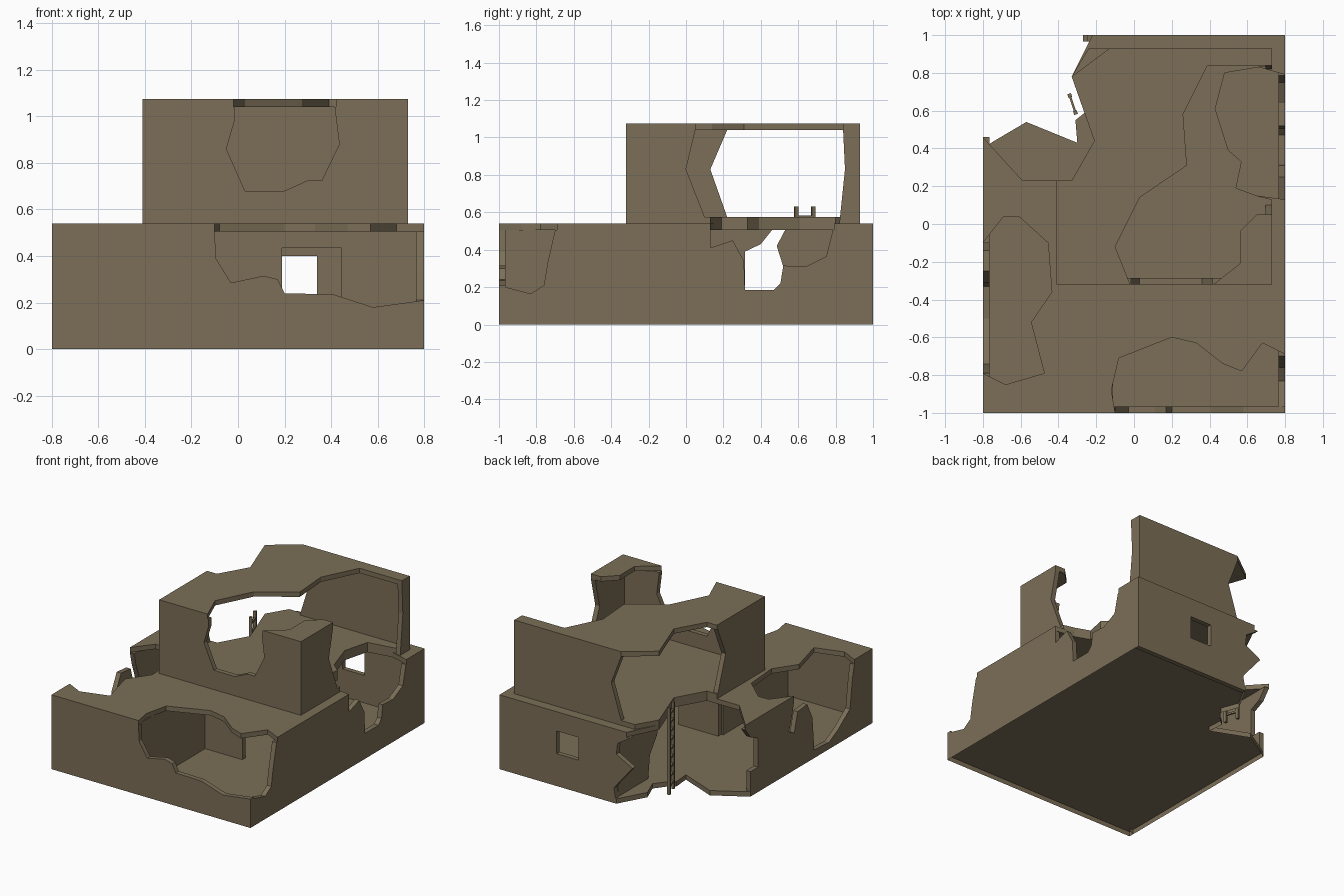
import bpy, bmesh
from mathutils import Vector

if "Cube" in bpy.data.objects:
    bpy.data.objects.remove(bpy.data.objects["Cube"])

T = 0.035                                   # wall and slab thickness
Z1, Z2, TOP = 0.505, 0.54, 1.075            # wall top, lower roof, upper roof

clay = bpy.data.materials.new("dusty_brown")
clay.diffuse_color = (0.2, 0.158, 0.096, 1)
clay.use_nodes = True
clay.node_tree.nodes["Principled BSDF"].inputs["Base Color"].default_value = clay.diffuse_color


def panel(name, outline, axis, start, depth=T, open_bottom=False):
    """Extrude a 2D outline along an axis: x uses (y,z), y uses (x,z), z uses (x,y)."""
    place = {"x": lambda a, b: (start, a, b),
             "y": lambda a, b: (a, start, b),
             "z": lambda a, b: (a, b, start)}[axis]
    push = Vector([depth if axis == k else 0 for k in "xyz"])
    bm = bmesh.new()
    face = bm.faces.new([bm.verts.new(place(a, b)) for a, b in outline])
    res = bmesh.ops.extrude_face_region(bm, geom=[face], use_keep_orig=True)
    bmesh.ops.translate(bm, vec=push, verts=[v for v in res["geom"] if isinstance(v, bmesh.types.BMVert)])
    bmesh.ops.recalc_face_normals(bm, faces=bm.faces)
    if open_bottom:                         # hollow underside: no faces on the ground,
        ground = [f for f in bm.faces if all(v.co.z < .001 for v in f.verts)]
        bmesh.ops.delete(bm, geom=ground, context="FACES_ONLY")
        k = "xyz".index(axis)
        inner = min(abs(start), abs(start + depth))
        for v in bm.verts:                  # and the inner skin stops at floor level
            if k < 2 and v.co.z < .001 and abs(abs(v.co[k]) - inner) < .001:
                v.co.z = T
    bmesh.ops.triangulate(bm, faces=[f for f in bm.faces if len(f.verts) > 4])
    me = bpy.data.meshes.new(name)
    bm.to_mesh(me)
    bm.free()
    me.materials.append(clay)
    ob = bpy.data.objects.new(name, me)
    bpy.context.collection.objects.link(ob)
    return ob


def rect(a0, a1, b0, b1):
    return [(a0, b0), (a1, b0), (a1, b1), (a0, b1)]


# broken outlines shared by the slabs (x, y)
front_break = [(-.1, -1), (-.12, -.88), (-.08, -.71), (.2, -.6), (.33, -.63),
               (.47, -.74), (.57, -.78), (.68, -.63), (.8, -.69)]
right_break = [(.65, .15), (.54, .19), (.57, .33), (.5, .39), (.43, .61), (.48, .8), (.66, .83)]
left_break = [(-.8, -.1), (-.69, .04), (-.61, .04), (-.455, -.1), (-.435, -.36),
              (-.545, -.52), (-.475, -.79), (-.68, -.85), (-.8, -.79)]

# ground floor with the broken back left corner
panel("ground_floor", [(-.8, -1), (.8, -1), (.8, 1), (-.14, 1), (-.25, .8), (-.2, .67), (-.26, .59),
                       (-.31, .55), (-.3, .43), (-.57, .54), (-.74, .44), (-.8, .4)], "z", 0,
      open_bottom=True)

# lower roof with its four broken openings
panel("lower_roof", [(-.8, -1)] + front_break + [(.8, .13)] + right_break +
      [(.8, .79), (.8, 1), (-.22, 1), (-.33, .78), (-.21, .44), (-.33, .23), (-.59, .23), (-.8, .46)] +
      left_break, "z", Z1)

# lower outer walls
panel("front_wall", [(-.8, 0), (.8, 0), (.8, .21), (.58, .18), (.41, .235), (.2, .24), (.17, .3),
                     (.11, .315), (-.03, .285), (-.095, .39), (-.1, Z1), (-.8, Z1)], "y", -1,
      open_bottom=True)
panel("right_wall", [(-.965, 0), (.965, 0), (.965, Z1), (.785, Z1), (.75, .365), (.64, .31), (.52, .315),
                     (.505, .22), (.47, .185), (.315, .185), (.31, .34), (.25, .45), (.13, .41),
                     (.13, Z1), (-.7, Z1), (-.74, .33), (-.76, .21), (-.83, .165), (-.965, .2)],
      "x", .8 - T, open_bottom=True)
panel("left_wall", [(-.965, 0), (.4, 0), (.4, .18), (.315, .18), (.315, .39), (.4, .43), (.46, Z1),
                    (-.1, Z1), (-.08, .42), (-.04, .3), (-.1, .27), (-.14, .41), (-.25, .42),
                    (-.31, .3), (-.33, .06), (-.5, .05), (-.6, .1), (-.74, .2), (-.77, .42),
                    (-.79, Z1), (-.965, Z1)], "x", -.8, open_bottom=True)
back = panel("back_wall", [(.8, 0), (.8, Z1), (-.25, Z1), (-.15, .44), (-.14, .36), (-.27, .29),
                           (-.12, .11), (-.14, 0)], "y", 1 - T)

# back window, cut through
cutter = panel("window_cutter", rect(.165, .34, .235, .4), "y", .9, .2)
cutter.hide_render = True
cutter.hide_viewport = True
cutter.display_type = "WIRE"
cut = back.modifiers.new("window", "BOOLEAN")
cut.operation, cut.solver, cut.object = "DIFFERENCE", "EXACT", cutter

# inner partitions: front right room with a doorway, and a broken wall behind
panel("cross_partition", [(-.13, T), (.19, T), (.19, .435), (.445, .435), (.445, T),
                          (.765, T), (.765, Z1), (-.13, Z1)], "y", -.22)
panel("long_partition", rect(-.965, -.22, T, Z1), "x", -.145)
panel("back_partition", [(.965, T), (.62, T), (.6, .2), (.52, .31), (.485, .42), (.53, Z1), (.965, Z1)],
      "x", -.13)

# upper storey floor, following the broken roof below
panel("upper_floor", [(-.41, -.32), (.73, -.32), (.73, .13)] + right_break +
      [(.73, .84), (.73, .93), (-.24, .93), (-.33, .78), (-.21, .44), (-.33, .23), (-.41, .23)], "z", Z2)

# upper walls
UT = TOP - T
panel("upper_front_wall", [(-.41, Z2), (.73, Z2), (.73, UT), (.415, UT), (.435, .88), (.36, .725),
                           (.3, .725), (.2, .68), (.03, .68), (-.05, .86), (-.015, .98), (-.015, UT),
                           (-.41, UT)], "y", -.32)
panel("upper_right_front", [(-.285, Z2), (.12, Z2), (.1, .575), (0, .83), (.05, UT), (-.285, UT)], "x", .73 - T)
panel("upper_right_back", [(.895, Z2), (.82, Z2), (.85, .83), (.84, UT), (.895, UT)], "x", .73 - T)
panel("upper_left_wall", [(-.285, Z2), (.23, Z2), (.22, .575), (.13, .83), (.22, UT), (-.285, UT)], "x", -.41)
panel("upper_back_wall", [(.73, Z2), (.73, UT), (-.13, UT), (-.05, .83), (-.13, .575), (-.15, Z2)], "y", .93 - T)

# upper roof: main piece and the piece left standing on the front right corner
panel("upper_roof", [(-.41, -.32), (-.02, -.32), (-.1, -.12), (.03, .14), (.28, .31), (.26, .58),
                     (.39, .84), (.73, .84), (.73, .93), (-.13, .93), (-.33, .78), (-.21, .44),
                     (-.33, .23), (-.41, .23)], "z", UT)
panel("upper_roof_corner", [(.42, -.32), (.73, -.32), (.73, .05), (.65, .05), (.56, -.04), (.56, -.21)], "z", UT)

# ladder standing at the broken corner
a, b = Vector((-.34, .68, 0)), Vector((-.31, .59, 0))
side = (b - a).normalized()
across = Vector((-side.y, side.x, 0))


def bar(name, p, q, z0, z1, w):
    pts = [p + across * w, p - across * w, q - across * w, q + across * w]
    panel(name, [(v.x, v.y) for v in pts], "z", z0, z1 - z0)


for i, p in enumerate((a, b)):
    bar(f"ladder_rail_{i + 1}", p - side * .01, p + side * .01, 0, .63, .01)
for i in range(9):
    z = .05 + i * .065
    bar(f"ladder_rung_{i + 1}", a, b, z, z + .014, .006)
